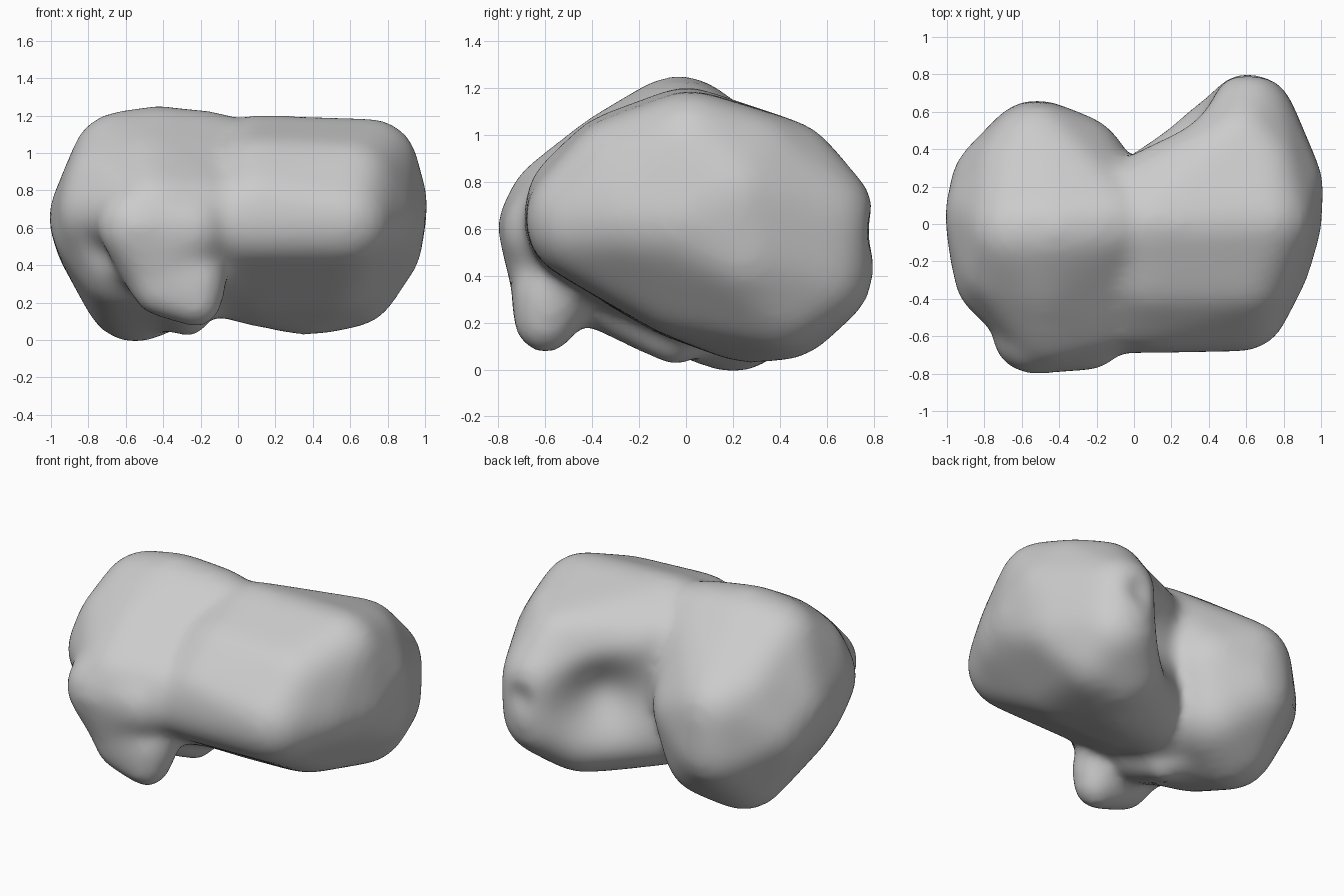
import bpy, bmesh, math
from mathutils import Vector

if "Cube" in bpy.data.objects:
    bpy.data.objects.remove(bpy.data.objects["Cube"])

MARGIN = .017  # thickness lost again when the skin is softened


def add_hull(target, balls):
    """Add one rounded mass: the skin stretched over balls of (x, y, z, radius)."""
    ball = bmesh.new()
    bmesh.ops.create_icosphere(ball, subdivisions=3, radius=1)
    hull = bmesh.new()
    for x, y, z, r in balls:
        for v in ball.verts:
            hull.verts.new(Vector((x, y, z)) + v.co * (r + MARGIN))
    bmesh.ops.convex_hull(hull, input=hull.verts[:])
    bmesh.ops.delete(hull, geom=[v for v in hull.verts if not v.link_faces], context='VERTS')
    bmesh.ops.recalc_face_normals(hull, faces=hull.faces[:])
    part = bpy.data.meshes.new("hull_part")
    hull.to_mesh(part)
    target.from_mesh(part)
    bpy.data.meshes.remove(part)
    hull.free()
    ball.free()


left_lobe = [
    (0, -.44, .63, .24), (.57, -.42, .64, .25),      # front edge
    (.1, -.27, .84, .25), (.6, -.26, .82, .25),      # upper slope
    (.1, -.42, .7, .25), (.67, -.2, .66, .26),       # front and outer bulge
    (.1, 0, .95, .24), (.71, .02, .93, .24),         # top
    (.68, .28, .88, .21), (.57, .42, .82, .23),      # upper back
    (.76, .2, .74, .24), (.74, 0, .65, .25), (.75, .25, .5, .22),  # outer side
    (.6, .55, .64, .25), (.6, .54, .42, .25),        # back
    (.1, 0, .42, .28), (.5, 0, .43, .28),            # front underside
    (.45, .4, .32, .27), (.35, .27, .29, .25), (.6, .4, .33, .25),  # underside
    (.05, .15, .9, .2), (.05, .13, .32, .22),        # inner side
]
right_lobe = [
    (-.62, -.04, .95, .26), (-.43, -.03, .97, .27), (-.15, 0, .97, .24),  # top
    (-.74, .05, .66, .26), (-.7, .2, .56, .27), (-.72, -.12, .6, .26),    # outer side
    (-.7, -.27, .68, .25), (-.68, -.22, .82, .24),   # front outer corner
    (-.52, .38, .68, .26), (-.52, .37, .47, .28), (-.62, .27, .76, .23),  # back
    (-.3, .33, .6, .24),                             # inner back
    (-.55, .2, .26, .26), (-.38, .28, .33, .26),     # underside
    (-.6, -.18, .42, .25), (-.35, -.25, .4, .23),    # front underside
    (-.45, -.5, .66, .26), (-.2, -.46, .66, .24), (-.48, -.27, .84, .26),  # front
]
front_bulge = [(-.54, -.58, .61, .21), (-.25, -.57, .59, .2), (-.44, -.56, .4, .18)]
front_knob = [(-.44, -.57, .36, .16), (-.23, -.57, .32, .16), (-.22, -.6, .2, .12),
              (-.42, -.59, .27, .13)]
under_nub = [(-.26, -.05, .13, .1), (-.32, -.3, .34, .18), (-.4, .05, .25, .18)]
inner_web = [(-.08, .05, .35, .22), (-.1, -.3, .5, .22), (-.25, .1, .35, .22)]

# Fuse the masses into one soft skin
bm = bmesh.new()
for balls in (left_lobe, right_lobe, front_bulge, front_knob, under_nub, inner_web):
    add_hull(bm, balls)
mesh = bpy.data.meshes.new("hulls")
bm.to_mesh(mesh)
bm.free()
body = bpy.data.objects.new("lobed_body", mesh)
bpy.context.collection.objects.link(body)
remesh = body.modifiers.new("fuse", 'REMESH')
remesh.mode = 'VOXEL'
remesh.voxel_size = .025
soften = body.modifiers.new("soften", 'SMOOTH')
soften.factor = .5
soften.iterations = 40
evaluated = body.evaluated_get(bpy.context.evaluated_depsgraph_get())
skin = bpy.data.meshes.new_from_object(evaluated)
body.modifiers.clear()
body.data = skin
skin.name = "lobed_body"
bpy.data.meshes.remove(mesh)

# Hollows: centre, push, radius
hollows = [
    ((.24, .52, .6), (.1, -.14, 0), .24),     # pocket behind the left lobe
    ((.62, .8, .59), (0, -.03, 0), .09),      # nick in the back rim
    ((-.78, -.52, .46), (.03, .03, 0), .12),  # dip beside the bulge
]
for v in skin.vertices:
    start = v.co.copy()
    for centre, push, radius in hollows:
        fall = math.exp(-((start - Vector(centre)).length / radius) ** 2)
        v.co += Vector(push) * fall

# Single pale grey, smooth shaded
grey = bpy.data.materials.new("pale_grey")
grey.use_nodes = True
colour = (.6, .6, .6, 1)
grey.diffuse_color = colour
grey.node_tree.nodes["Principled BSDF"].inputs["Base Color"].default_value = colour
skin.materials.clear()
skin.materials.append(grey)
for p in skin.polygons:
    p.use_smooth = True
    p.material_index = 0
skin.update()
